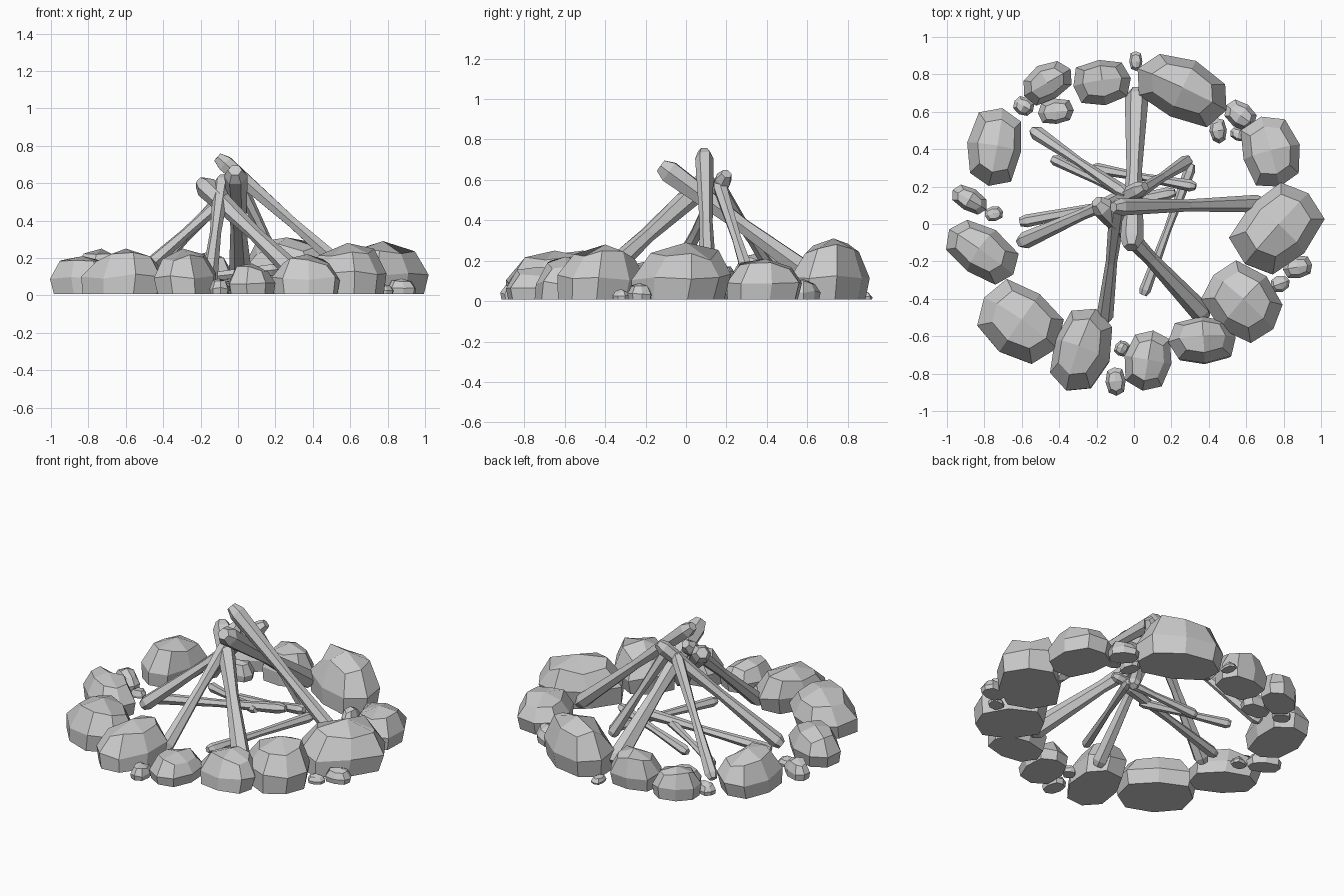
import bpy, bmesh, math, random
from mathutils import Vector, Matrix

random.seed(7)


def finish(bm, name):
    bmesh.ops.recalc_face_normals(bm, faces=bm.faces)
    me = bpy.data.meshes.new(name)
    bm.to_mesh(me)
    bm.free()
    ob = bpy.data.objects.new(name, me)
    bpy.context.collection.objects.link(ob)
    return ob


def bridge(bm, a, b):
    n = len(a)
    for i in range(n):
        bm.faces.new((a[i], a[(i + 1) % n], b[(i + 1) % n], b[i]))


# Faceted stone: three eight-sided rings, flat base, four-quad crown
def stone(name, x, y, w, d, rot, h, px=0, py=0):
    bm = bmesh.new()
    place = Matrix.Translation((x, y, 0)) @ Matrix.Rotation(math.radians(rot), 4, 'Z')
    jit = [random.uniform(0.94, 1.06) for _ in range(8)]
    rings = []
    for z, s in ((0.008, 0.93), (0.42 * h, 1.0), (0.82 * h, 0.68)):
        ring = []
        for i in range(8):
            a = i * math.pi / 4
            k = s * jit[i] * (1.06 if i % 2 else 0.98)
            up = z / h
            zz = z if z < 0.01 else z * random.uniform(0.85, 1.12)
            p = Vector((math.cos(a) * w / 2 * k, math.sin(a) * d / 2 * k, zz))
            p = place @ p + Vector((px * up, py * up, 0))
            ring.append(bm.verts.new(p))
        rings.append(ring)
    bm.faces.new(rings[0][::-1])
    bridge(bm, rings[0], rings[1])
    bridge(bm, rings[1], rings[2])
    top = bm.verts.new((x + px, y + py, h))
    r = rings[2]
    for i in range(0, 8, 2):
        bm.faces.new((top, r[i], r[i + 1], r[(i + 2) % 8]))
    return finish(bm, name)


# Six-sided log, slightly waisted, with chamfered ends
def log(name, base, tip, rad):
    bm = bmesh.new()
    a, b = Vector(base), Vector(tip)
    q = (b - a).to_track_quat('Z', 'Y')
    prev = None
    for t, s in ((0, 0.75), (0.04, 1.15), (0.5, 0.76), (0.95, 1.15), (1, 0.7)):
        ring = []
        for i in range(6):
            ang = i * math.pi / 3
            k = rad * s * random.uniform(0.94, 1.06)
            p = a.lerp(b, t) + q @ Vector((math.cos(ang) * k, math.sin(ang) * k, 0))
            p.z = max(p.z, 0)
            ring.append(bm.verts.new(p))
        if prev:
            bridge(bm, prev, ring)
        else:
            bm.faces.new(ring[::-1])
        prev = ring
    bm.faces.new(prev)
    return finish(bm, name)


# Large ring stones: x, y, length, width, turn, height, crown shift
large = [
    (0.26, 0.71, 0.54, 0.34, -25, 0.31, 0.0, 0.02),
    (-0.17, 0.75, 0.33, 0.25, 8, 0.23, 0.0, 0.02),
    (-0.465, 0.755, 0.29, 0.20, 30, 0.19, 0.0, 0.0),
    (-0.75, 0.40, 0.43, 0.30, 80, 0.25, 0.02, 0.02),
    (-0.81, -0.16, 0.44, 0.27, -35, 0.21, -0.02, 0.03),
    (-0.62, -0.54, 0.50, 0.40, -35, 0.25, 0.02, 0.03),
    (-0.275, -0.69, 0.48, 0.32, 70, 0.25, -0.02, 0.04),
    (0.075, -0.725, 0.33, 0.25, 80, 0.17, 0.0, 0.0),
    (0.37, -0.635, 0.37, 0.25, 4, 0.22, 0.0, 0.04),
    (0.585, -0.43, 0.46, 0.36, -42, 0.28, 0.0, 0.03),
    (0.755, -0.04, 0.53, 0.40, 48, 0.29, 0.02, 0.04),
    (0.73, 0.375, 0.40, 0.32, 105, 0.21, 0.0, 0.02),
]
for i, s in enumerate(large):
    stone(f"ring_stone_{i + 1}", *s)

# Small filler stones
small = [
    (-0.42, 0.60, 0.20, 0.14, 5, 0.12),
    (-0.59, 0.63, 0.12, 0.10, -30, 0.08),
    (0.01, 0.87, 0.11, 0.07, 90, 0.05),
    (-0.88, 0.13, 0.22, 0.13, -30, 0.12),
    (-0.75, 0.055, 0.10, 0.08, 15, 0.06),
    (-0.065, -0.665, 0.09, 0.08, 60, 0.07),
    (-0.10, -0.84, 0.16, 0.11, 95, 0.09),
    (0.875, -0.23, 0.16, 0.12, 10, 0.09),
    (0.78, -0.32, 0.11, 0.09, 20, 0.06),
    (0.57, 0.58, 0.19, 0.14, -35, 0.11),
    (0.45, 0.50, 0.14, 0.09, 95, 0.09),
    (0.56, 0.48, 0.10, 0.07, -20, 0.07),
]
for i, s in enumerate(small):
    stone(f"pebble_{i + 1}", *s)

# Leaning logs of the cone
leaning = [
    ((0.015, 0.71, 0.06), (-0.015, -0.125, 0.67), 0.054),
    ((0.69, 0.11, 0.04), (-0.11, 0.09, 0.74), 0.042),
    ((0.38, -0.49, 0.05), (-0.20, 0.12, 0.605), 0.050),
    ((-0.16, -0.52, 0.04), (-0.08, 0.12, 0.63), 0.040),
    ((-0.61, -0.10, 0.04), (0.06, 0.20, 0.63), 0.039),
    ((0.29, 0.34, 0.03), (0.01, 0.16, 0.59), 0.033),
    ((-0.54, 0.50, 0.03), (-0.04, 0.16, 0.57), 0.033),
]
for i, (a, b, r) in enumerate(leaning):
    log(f"leaning_log_{i + 1}", a, b, r)

# Kindling lying low inside the ring
kindling = [
    ((-0.61, 0.01, 0.05), (0.22, 0.17, 0.14), 0.030),
    ((0.05, -0.38, 0.04), (0.31, 0.32, 0.06), 0.027),
    ((-0.22, 0.30, 0.04), (0.33, 0.20, 0.15), 0.027),
    ((-0.44, 0.35, 0.04), (0.05, 0.11, 0.11), 0.026),
]
for i, (a, b, r) in enumerate(kindling):
    log(f"kindling_{i + 1}", a, b, r)
